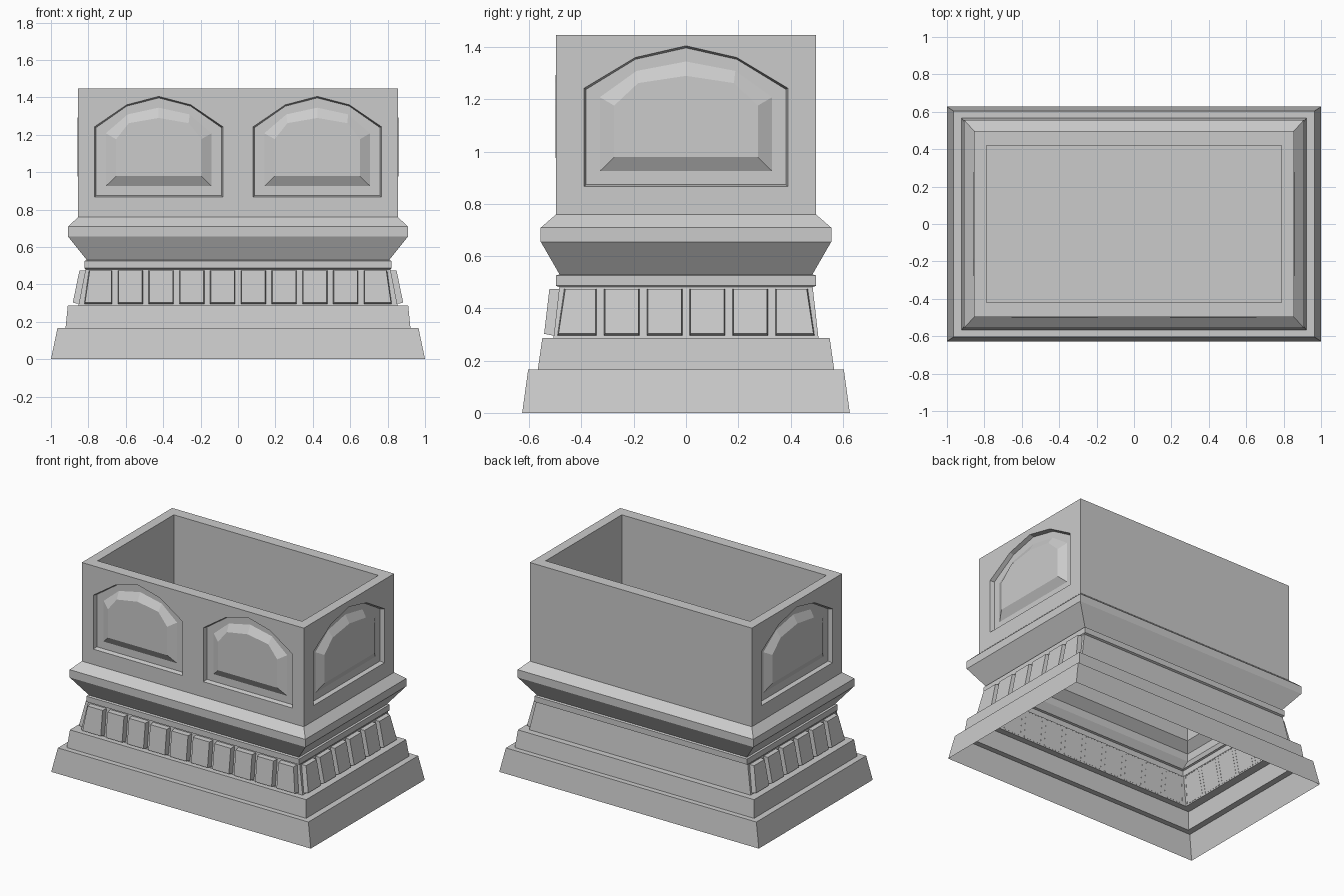
import bpy, bmesh
from math import pi
from mathutils import Matrix

cube = bpy.data.objects.get("Cube")
if cube:
    bpy.data.objects.remove(cube, do_unlink=True)

stone = bpy.data.materials.new("grey_stone")
stone.use_nodes = True
colour = (0.6, 0.6, 0.6, 1)
stone.diffuse_color = colour
stone.node_tree.nodes["Principled BSDF"].inputs["Base Color"].default_value = colour


def finish(name, bm, turn=0.0):
    bm.transform(Matrix.Rotation(turn, 4, "Z"))
    mesh = bpy.data.meshes.new(name)
    bm.to_mesh(mesh)
    bm.free()
    mesh.materials.append(stone)
    bpy.context.collection.objects.link(bpy.data.objects.new(name, mesh))


def bridge(bm, a, b):
    n = len(a)
    for i in range(n):
        j = (i + 1) % n
        bm.faces.new((a[i], a[j], b[j], b[i]))


def face_front(bm):
    """Point every face of a front-facing relief towards -y."""
    bm.normal_update()
    for f in bm.faces:
        if f.normal.y > 0:
            f.normal_flip()


def loft(name, profile, cap=False):
    """Stack of rectangles given as half width, half depth, height."""
    bm = bmesh.new()
    prev = None
    for x, y, z in profile:
        ring = [bm.verts.new((sx * x, sy * y, z))
                for sx, sy in ((-1, -1), (1, -1), (1, 1), (-1, 1))]
        if prev:
            bridge(bm, prev, ring)
        prev = ring
    if cap:
        bm.faces.new(prev)
    finish(name, bm)


# Stepped hollow plinth with flared cornice
loft("plinth", [
    (1.0, 0.627, 0), (0.965, 0.604, 0.167), (0.922, 0.567, 0.167),
    (0.91, 0.55, 0.287), (0.853, 0.507, 0.287), (0.815, 0.485, 0.481),
    (0.82, 0.498, 0.487), (0.82, 0.498, 0.526), (0.808, 0.484, 0.53),
    (0.908, 0.556, 0.655), (0.908, 0.556, 0.709), (0.855, 0.497, 0.76)])

# Rim, inner walls and floor of the open box
TOP, HX, HY, BASE = 1.447, 0.855, 0.497, 0.76
loft("box_interior", [(HX, HY, TOP), (0.788, 0.419, TOP), (0.788, 0.419, 0.92)], cap=True)


def arch(bm, cx, w, inset, y):
    """Rectangle outline with a five-point arched head."""
    m = w / 2 - 0.1 * inset
    s, h, t = 1.243 - 0.58 * inset, 1.36 - 0.85 * inset, 1.405 - inset
    b = 0.867 + 0.97 * inset
    pts = [(-w + inset, b), (w - inset, b), (w - inset, s),
           (m, h), (0, t), (-m, h), (-w + inset, s)]
    return [bm.verts.new((cx + u, y, z)) for u, z in pts]


def wall(name, half, dist, turn, panels=(), w=0.0):
    """Box wall with arched recesses holding raised bevelled fields."""
    bm = bmesh.new()
    corners = [bm.verts.new((u, -dist, z)) for u, z in
               ((-half, BASE), (half, BASE), (half, TOP), (-half, TOP))]
    loops = [corners]
    reliefs = []
    for cx in panels:
        rings = [arch(bm, cx, w, i, -dist + d) for i, d in
                 ((0, 0), (0.008, 0.028), (0.06, 0.028), (0.115, -0.003))]
        loops.append(rings[0])
        reliefs.append(rings)
    edges = [bm.edges.new((l[i], l[(i + 1) % len(l)])) for l in loops for i in range(len(l))]
    bmesh.ops.triangle_fill(bm, use_beauty=True, edges=edges, normal=(0, -1, 0))
    for rings in reliefs:
        for a, b in zip(rings, rings[1:]):
            bridge(bm, a, b)
        bm.faces.new(rings[-1])
    face_front(bm)
    finish(name, bm, turn)


wall("front_wall", HX, HY, 0, (-0.424, 0.424), 0.343)
wall("left_wall", HY, HX, pi / 2, (0,), 0.39)
wall("right_wall", HY, HX, -pi / 2, (0,), 0.39)
wall("back_wall", HX, HY, pi)


def blocks(name, count, pitch, half, low, high, end_low, end_high, out, turn):
    """Row of dentil blocks on a sloping wall; the end blocks splay outwards."""
    bm = bmesh.new()
    z0, z1, e = 0.295, 0.475, 0.004
    for k in range(count):
        c = (k - (count - 1) / 2) * pitch
        bl, br, tl, tr = c - half, c + half, c - half, c + half
        if k == 0:
            bl, tl = -end_low, -end_high
        if k == count - 1:
            br, tr = end_low, end_high
        back = [(bl, -low, z0), (br, -low, z0), (tr, -high, z1), (tl, -high, z1)]
        front = [(bl + e, -low - out, z0 + 2 * e), (br - e, -low - out, z0 + 2 * e),
                 (tr - e, -high - out, z1 - e / 3), (tl + e, -high - out, z1 - e / 3)]
        a, b = ([bm.verts.new(p) for p in ring] for ring in (back, front))
        bridge(bm, a, b)
        bm.faces.new(b)
    face_front(bm)
    finish(name, bm, turn)


# Dentil rows on the front and both ends
blocks("front_blocks", 10, 0.1645, 0.067, 0.505, 0.485, 0.822, 0.797, 0.038, 0)
for label, turn in (("left_blocks", pi / 2), ("right_blocks", -pi / 2)):
    blocks(label, 6, 0.164, 0.068, 0.85, 0.815, 0.492, 0.466, 0.033, turn)
